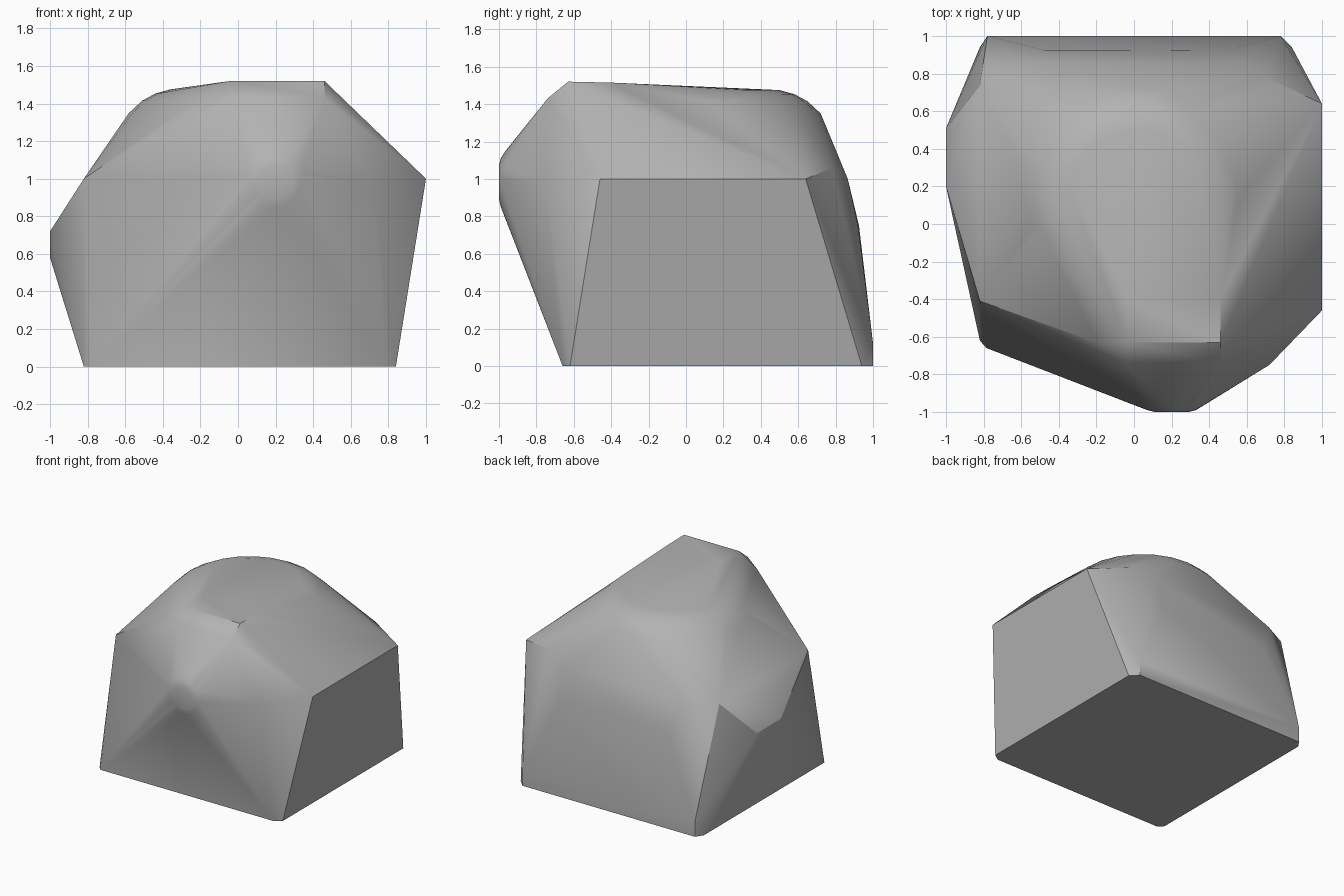
import bpy
import bmesh
from math import cos, sin, tau, radians

default_cube = bpy.data.objects.get("Cube")
if default_cube:
    bpy.data.objects.remove(default_cube, do_unlink=True)


def make_material(name, colour):
    material = bpy.data.materials.new(name)
    material.use_nodes = True
    material.diffuse_color = colour
    shader = next(node for node in material.node_tree.nodes if node.type == 'BSDF_PRINCIPLED')
    shader.inputs["Base Color"].default_value = colour
    return material


def ring(centre, radius, to_point, count=24):
    """Sample a circle and place each sample with to_point(across, along)."""
    for step in range(count):
        angle = tau * step / count
        yield to_point(centre[0] + radius * cos(angle), centre[1] + radius * sin(angle))


points = []

# Base with chamfered corners
for side, outer in ((-1, 0.82), (1, 0.84)):
    points += [(side * 0.785, -0.66, 0), (side * outer, -0.62, 0),
               (side * outer, 0.94, 0), (side * 0.78, 1, 0),
               (side * 0.78, 1, 0.12)]

# Shoulder corners on both sides
points += [(1, -0.46, 1), (1, 0.64, 1), (0.72, -0.75, 0.97),
           (-0.82, -0.41, 1), (-0.82, 0.74, 1)]

# Side bulge
points += [(-1, y, z) for y in (0.2, 0.51) for z in (0.58, 0.72)]

# Back panel upper edge and its slight bow
points += [(0.7, 0.78, 1.06), (0.5, 0.865, 1), (-0.6, 0.86, 0.99),
           (-0.48, 0.925, 0.75), (-0.1, 0.925, 0.75), (0.5, 0.92, 0.75)]

# Front brow, stepping back to the flat crown
points += [(x, y, z) for x in (-0.04, 0.46) for y, z in ((-0.63, 1.52), (-0.74, 1.43))]
points += [(0.46, -0.4, 1.515), (-0.04, -0.4, 1.515), (-0.2, -0.63, 1.42),
           (0.6, -0.63, 1.36)]

# Rounded nose
for radius, depth in ((0.09, -1), (0.13, -0.99), (0.17, -0.965)):
    points += ring((0.2, 0.98), radius, lambda x, z: (x, depth, z))

# Rounded dome on top
for radius, height in ((0.38, 1.475), (0.46, 1.453), (0.53, 1.415), (0.6, 1.35)):
    points += ring((0.02, 0.12), radius, lambda x, y: (x, y, height))

# Wrap every feature in one convex skin
bm = bmesh.new()
for point in points:
    bm.verts.new(point)
hull = bmesh.ops.convex_hull(bm, input=bm.verts[:])
loose = {v for v in hull["geom_interior"] + hull["geom_unused"]
         if isinstance(v, bmesh.types.BMVert)}
bmesh.ops.delete(bm, geom=list(loose), context='VERTS')
bmesh.ops.dissolve_limit(bm, angle_limit=radians(1), verts=bm.verts[:], edges=bm.edges[:])
bmesh.ops.recalc_face_normals(bm, faces=bm.faces[:])

mesh = bpy.data.meshes.new("faceted_boulder")
bm.to_mesh(mesh)
bm.free()
mesh.materials.append(make_material("stone_grey", (0.45, 0.45, 0.45, 1)))

boulder = bpy.data.objects.new("faceted_boulder", mesh)
bpy.context.collection.objects.link(boulder)
bpy.context.view_layer.objects.active = boulder
boulder.select_set(True)
bpy.ops.object.shade_smooth_by_angle(angle=radians(30))
